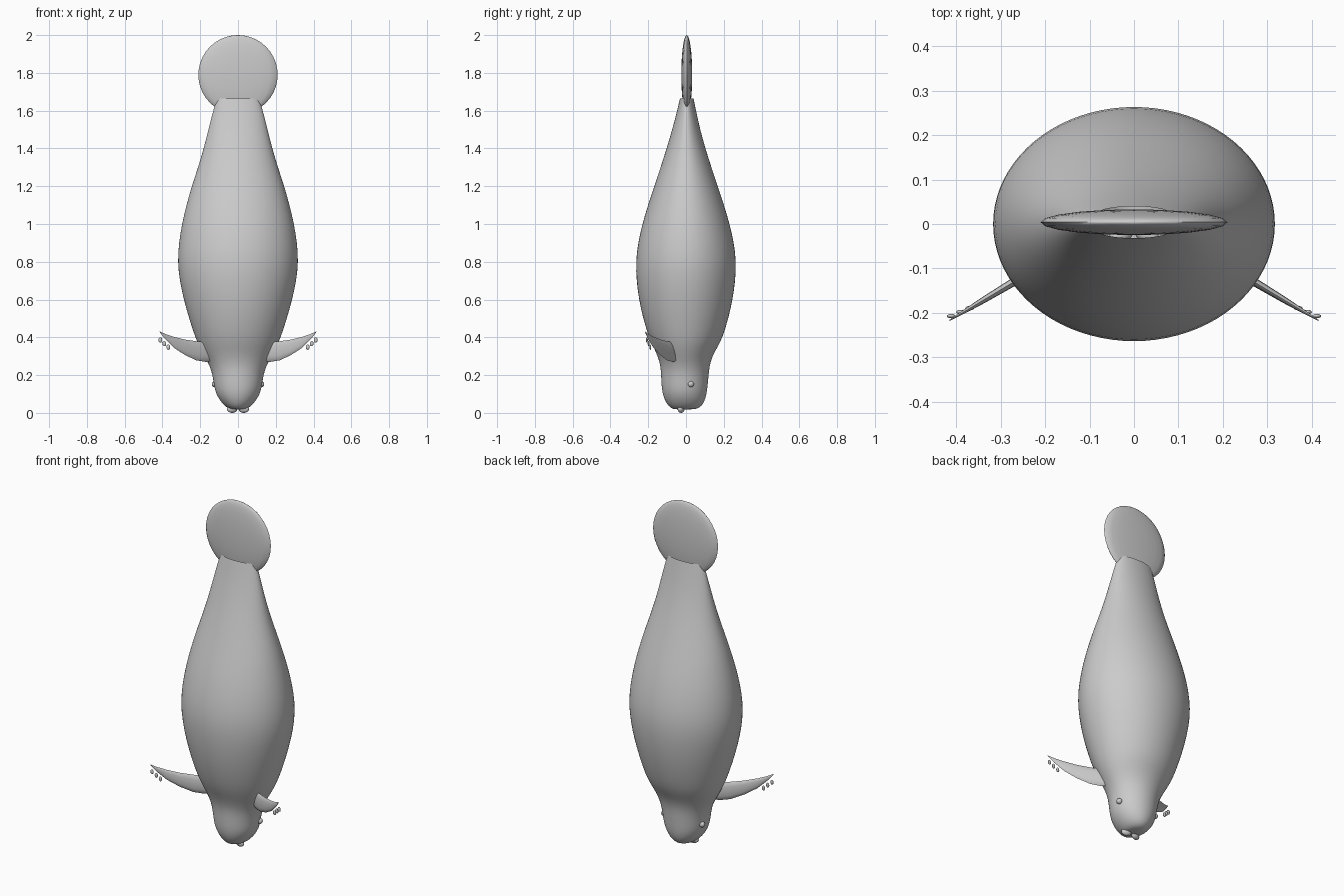
import bpy
import bmesh
from math import sin, cos, pi, radians
from mathutils import Vector

cube = bpy.data.objects.get("Cube")
if cube:
    bpy.data.objects.remove(cube, do_unlink=True)

GREY = (0.6, 0.6, 0.6, 1.0)
skin = bpy.data.materials.new("grey skin")
skin.use_nodes = True
skin.diffuse_color = GREY
skin.node_tree.nodes["Principled BSDF"].inputs["Base Color"].default_value = GREY


def finish(name, bm, angle=60):
    """Turn a bmesh into a smooth-shaded grey object."""
    bmesh.ops.recalc_face_normals(bm, faces=bm.faces)
    mesh = bpy.data.meshes.new(name)
    bm.to_mesh(mesh)
    bm.free()
    mesh.materials.append(skin)
    obj = bpy.data.objects.new(name, mesh)
    bpy.context.collection.objects.link(obj)
    bpy.ops.object.select_all(action='DESELECT')
    obj.select_set(True)
    bpy.context.view_layer.objects.active = obj
    bpy.ops.object.shade_smooth_by_angle(angle=radians(angle))
    return obj


def loft(bm, rings, cap_first=True, cap_last=True):
    """Skin a list of equally long point rings."""
    loops = [[bm.verts.new(p) for p in ring] for ring in rings]
    n = len(loops[0])
    for a, b in zip(loops, loops[1:]):
        for i in range(n):
            j = (i + 1) % n
            bm.faces.new((a[i], a[j], b[j], b[i]))
    if cap_first:
        bm.faces.new(loops[0][::-1])
    if cap_last:
        bm.faces.new(loops[-1])


def ellipsoid(name, centre, radii, segments=16, rings=10, turn=0.0):
    bm = bmesh.new()
    bmesh.ops.create_uvsphere(bm, u_segments=segments, v_segments=rings, radius=1)
    for v in bm.verts:
        v.co = Vector((v.co.x * radii[0], v.co.y * radii[1], v.co.z * radii[2]))
        if turn:
            x, y = v.co.x, v.co.y
            v.co.x, v.co.y = x * cos(turn) - y * sin(turn), x * sin(turn) + y * cos(turn)
        v.co += Vector(centre)
    return finish(name, bm)


# Body, nose down: height, half width, front y, back y
STATIONS = [
    (0.018, 0.035, -0.06, 0.04), (0.025, 0.055, -0.08, 0.07),
    (0.05, 0.085, -0.105, 0.095), (0.1, 0.118, -0.125, 0.11),
    (0.15, 0.128, -0.13, 0.115), (0.2, 0.135, -0.132, 0.12),
    (0.25, 0.15, -0.135, 0.125), (0.3, 0.178, -0.15, 0.14),
    (0.35, 0.205, -0.173, 0.168), (0.4, 0.227, -0.197, 0.195),
    (0.5, 0.26, -0.228, 0.225), (0.6, 0.288, -0.25, 0.248),
    (0.7, 0.31, -0.263, 0.262), (0.8, 0.321, -0.267, 0.267),
    (0.9, 0.314, -0.255, 0.255), (1.0, 0.298, -0.232, 0.232),
    (1.1, 0.274, -0.202, 0.202), (1.2, 0.246, -0.168, 0.168),
    (1.3, 0.212, -0.135, 0.135), (1.4, 0.182, -0.103, 0.103),
    (1.5, 0.157, -0.073, 0.075), (1.6, 0.132, -0.047, 0.053),
    (1.665, 0.112, -0.032, 0.04),
]
SIDES = 40
rings = []
for z, rx, front, back in STATIONS:
    mid, ry = (front + back) / 2, (back - front) / 2
    rings.append([(rx * cos(2 * pi * i / SIDES), mid + ry * sin(2 * pi * i / SIDES), z)
                  for i in range(SIDES)])
bm = bmesh.new()
loft(bm, rings, cap_last=False)
body = finish("body", bm, 80)
sub = body.modifiers.new("smooth", 'SUBSURF')
sub.levels = sub.render_levels = 1

# Round tail paddle
ellipsoid("tail_paddle", (0, 0.004, 1.79), (0.21, 0.029, 0.21), 20, 20)

# Flippers: distance out, lower edge, upper edge, half thickness
FLIPPER = [
    (0.13, 0.275, 0.365, 0.012), (0.17, 0.27, 0.374, 0.012),
    (0.22, 0.278, 0.379, 0.011), (0.28, 0.306, 0.388, 0.009),
    (0.34, 0.345, 0.403, 0.007), (0.385, 0.39, 0.418, 0.004),
    (0.415, 0.428, 0.432, 0.001),
]
for side, label in ((1, "left"), (-1, "right")):
    rings = []
    for x, low, high, thick in FLIPPER:
        y = -0.07 - 0.6 * (x - 0.17)
        ring = []
        for i in range(12):
            a = 2 * pi * i / 12
            ring.append((side * (x + 0.5 * thick * cos(a)), y + 0.86 * thick * cos(a),
                         (low + high) / 2 + (high - low) / 2 * sin(a)))
        rings.append(ring)
    bm = bmesh.new()
    loft(bm, rings)
    finish(label + "_flipper", bm)

    # Nails below the flipper tip
    for k in range(3):
        ellipsoid(f"{label}_nail_{k + 1}",
                  (side * (0.411 - 0.021 * k), -0.207 + 0.009 * k, 0.386 - 0.019 * k),
                  (0.01, 0.005, 0.014), 12, 8)

    # Eye and nostril
    ellipsoid(label + "_eye", (side * 0.123, 0.026, 0.152), (0.016, 0.016, 0.016))
    ellipsoid(label + "_nostril", (side * 0.031, -0.026, 0.02), (0.029, 0.017, 0.02),
              turn=side * -0.3)
